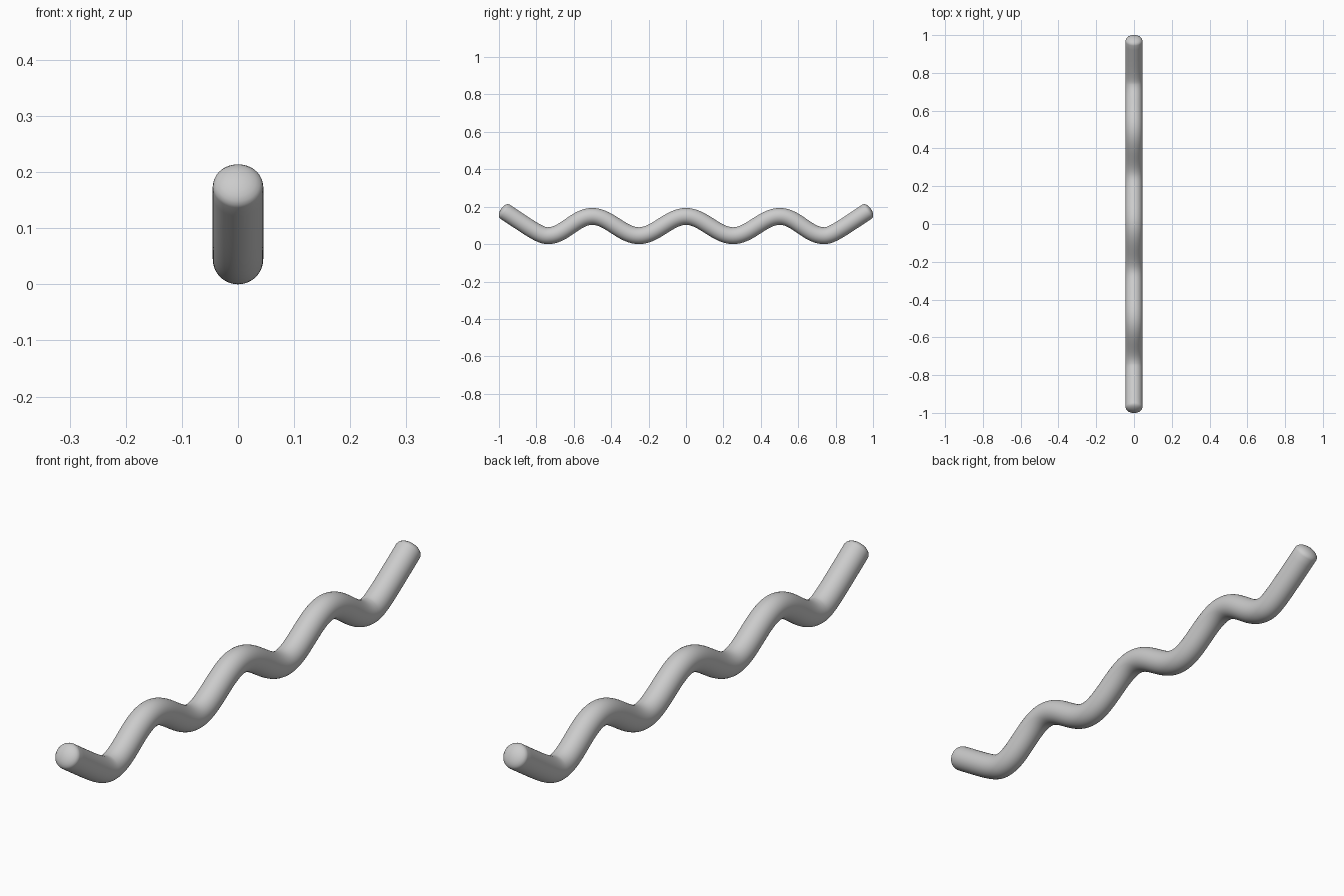
import bpy, bmesh, math
from mathutils import Vector
from mathutils.geometry import interpolate_bezier

if "Cube" in bpy.data.objects:
    bpy.data.objects.remove(bpy.data.objects["Cube"])

RADIUS, SIDES, CAP = 0.045, 48, 0.025
LOW, HIGH = 0.045, 0.148

def pt(y, z):
    return Vector((0, y, z))

# Wave centreline, half of it: (left handle, knot, right handle)
knots = []
for y, z in ((0, HIGH), (0.252, LOW), (0.501, HIGH)):
    knots.append((pt(y - 0.09, z), pt(y, z), pt(y + 0.09, z)))
knots.append((pt(0.65, LOW), pt(0.738, LOW), pt(0.778, LOW)))
end = pt(0.9685, 0.174)
knots.append((pt(0.818, 0.074), end, end))

half = [knots[0][1]]
for a, b in zip(knots, knots[1:]):
    half += interpolate_bezier(a[1], a[2], b[0], b[1], 20)[1:]
path = [pt(-p.y, p.z) for p in reversed(half[1:])] + half

# Rings as (centre, direction, radius), with shallow domes at both ends
rings = []
for i, p in enumerate(path):
    d = path[min(i + 1, len(path) - 1)] - path[max(i - 1, 0)]
    rings.append((p, d.normalized(), RADIUS))

def dome(ring, sign):
    c, d, r = ring
    angles = [math.radians(a) for a in (15, 30, 45, 60, 75, 86)]
    return [(c + d * sign * CAP * math.sin(a), d, r * math.cos(a)) for a in angles]

rings = dome(rings[0], -1)[::-1] + rings + dome(rings[-1], 1)

# Wavy rod
bm = bmesh.new()
side = Vector((1, 0, 0))
loops = []
for c, d, r in rings:
    up = side.cross(d)
    loops.append([bm.verts.new(c + r * (side * math.cos(t) + up * math.sin(t)))
                  for t in (2 * math.pi * k / SIDES for k in range(SIDES))])
for a, b in zip(loops, loops[1:]):
    for k in range(SIDES):
        n = (k + 1) % SIDES
        bm.faces.new((a[k], a[n], b[n], b[k]))
bm.faces.new(loops[0])
bm.faces.new(loops[-1])
bmesh.ops.recalc_face_normals(bm, faces=bm.faces)
for f in bm.faces:
    f.smooth = True
mesh = bpy.data.meshes.new("wavy_rod")
bm.to_mesh(mesh)
bm.free()
rod = bpy.data.objects.new("wavy_rod", mesh)
bpy.context.collection.objects.link(rod)
